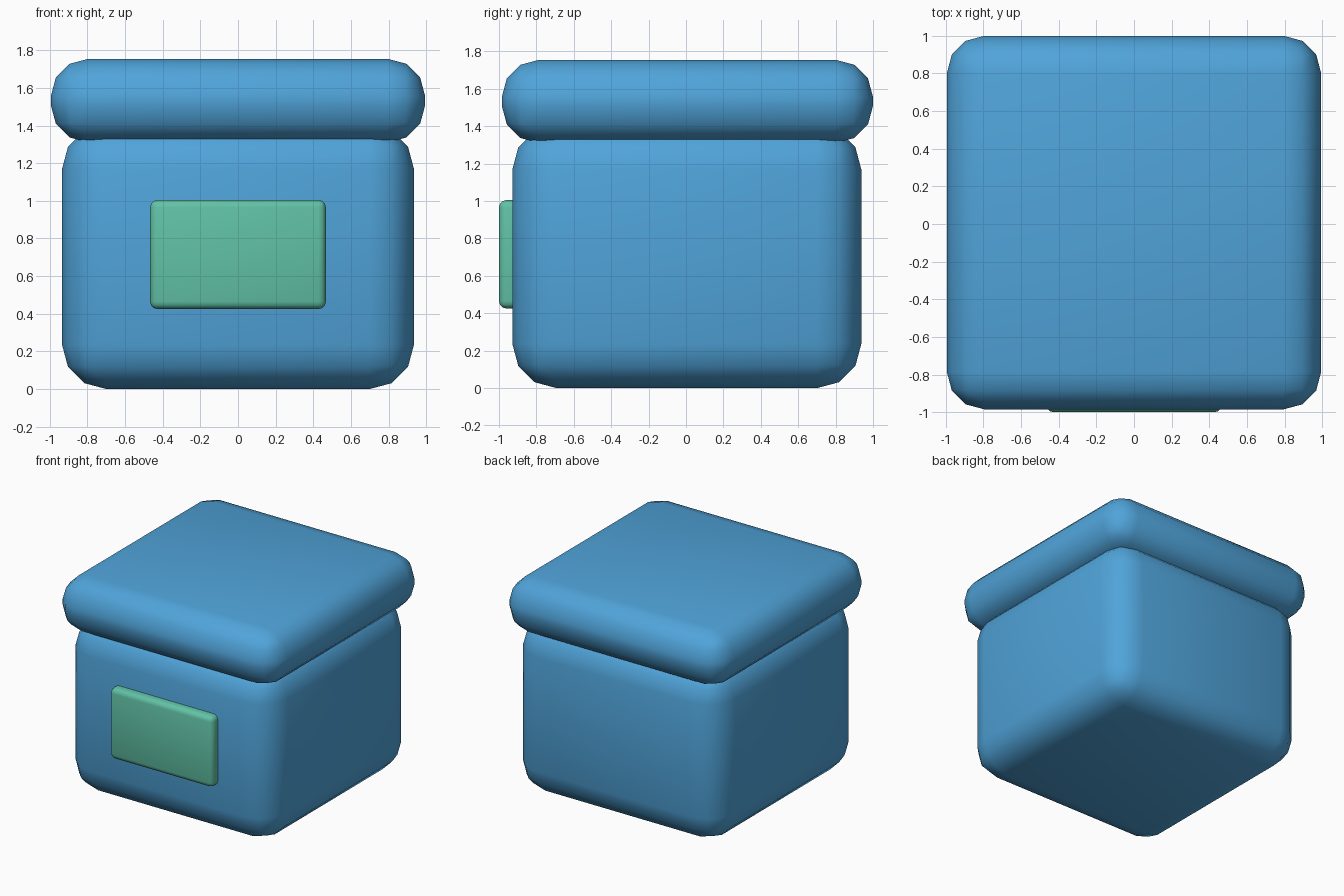
import bpy

if "Cube" in bpy.data.objects:
    bpy.data.objects.remove(bpy.data.objects["Cube"])


def material(name, color):
    m = bpy.data.materials.new(name)
    m.diffuse_color = (*color, 1.0)
    m.use_nodes = True
    m.node_tree.nodes["Principled BSDF"].inputs["Base Color"].default_value = m.diffuse_color
    return m


def rounded_box(name, lo, hi, radius, mat):
    """Box between two corners with three-segment rounded edges."""
    center = [(a + b) / 2 for a, b in zip(lo, hi)]
    bpy.ops.mesh.primitive_cube_add(size=1, location=center)
    ob = bpy.context.object
    ob.name = name
    ob.scale = [b - a for a, b in zip(lo, hi)]
    bpy.ops.object.transform_apply(location=False, rotation=False, scale=True)
    bevel = ob.modifiers.new("rounding", 'BEVEL')
    bevel.width = radius
    bevel.segments = 3
    ob.data.materials.append(mat)
    bpy.ops.object.shade_smooth()
    return ob


blue = material("box blue", (0.08, 0.37, 0.70))
green = material("label green", (0.12, 0.54, 0.38))

# Container body, reaching slightly up into the lid
rounded_box("body", (-0.935, -0.928, 0.0), (0.935, 0.937, 1.405), 0.235, blue)

# Overhanging lid
rounded_box("lid", (-0.995, -0.985, 1.31), (0.995, 1.0, 1.755), 0.2, blue)

# Raised label on the front
rounded_box("front_label", (-0.467, -1.0, 0.425), (0.467, -0.86, 1.005), 0.04, green)
